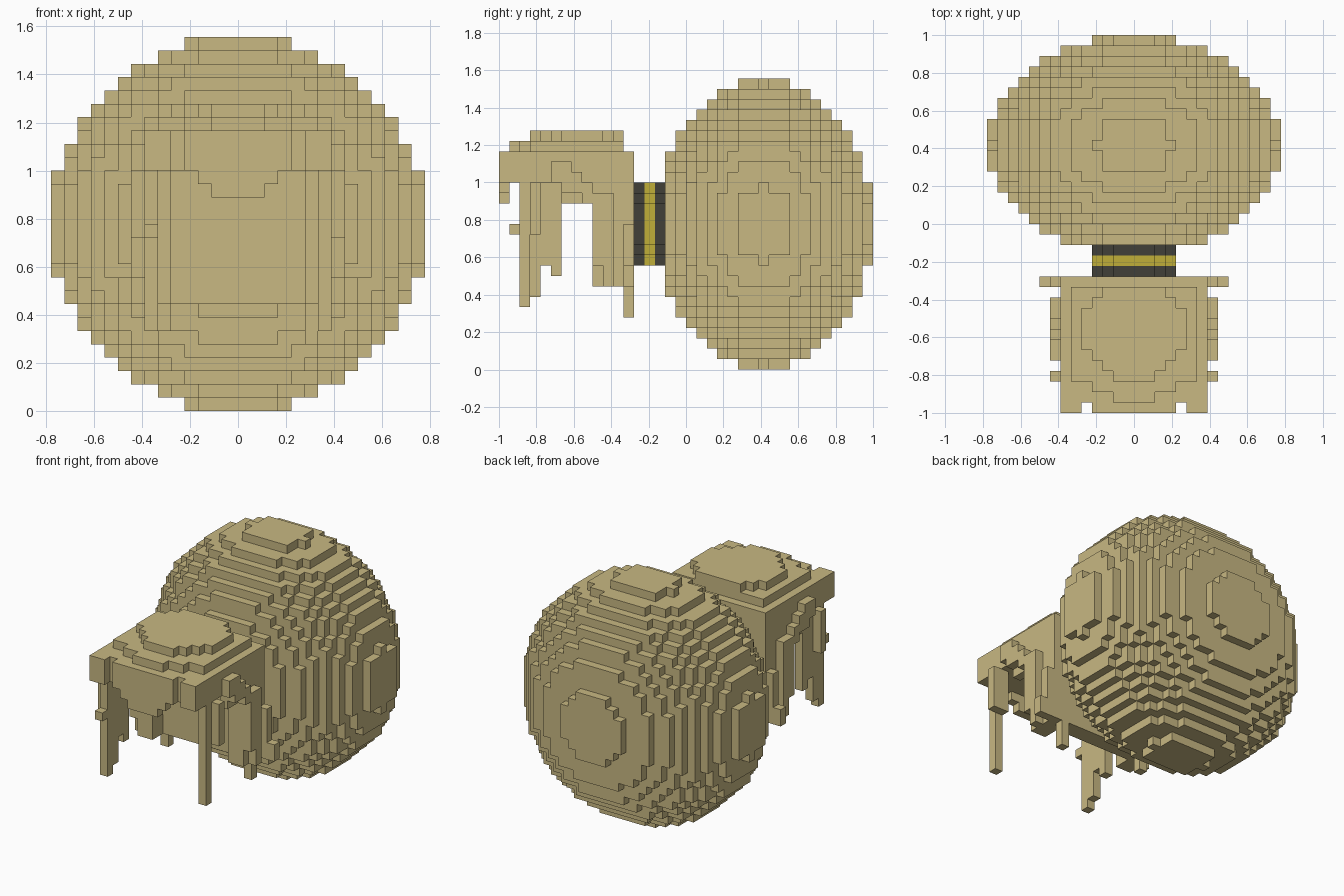
import bpy
from mathutils import Vector

cube = bpy.data.objects.get("Cube")
if cube:
    bpy.data.objects.remove(cube, do_unlink=True)

V = 1 / 18  # edge length of one block


def material(name, rgb):
    m = bpy.data.materials.new(name)
    m.use_nodes = True
    m.diffuse_color = (*rgb, 1)
    m.node_tree.nodes["Principled BSDF"].inputs["Base Color"].default_value = (*rgb, 1)
    return m


TAN = material("tan", (0.58, 0.48, 0.225))
DARK = material("charcoal", (0.052, 0.05, 0.04))
YELLOW = material("yellow", (0.53, 0.43, 0.04))

# Corner offsets of each block side, keyed by its outward direction
SIDES = {}
for axis in range(3):
    for sign in (-1, 1):
        d = [0, 0, 0]
        d[axis] = sign
        b, c = (axis + 1) % 3, (axis + 2) % 3
        ring = []
        for s, t in ((0, 0), (1, 0), (1, 1), (0, 1)):
            p = [0, 0, 0]
            p[axis], p[b], p[c] = max(sign, 0), s, t
            ring.append(tuple(p))
        SIDES[tuple(d)] = ring if sign > 0 else ring[::-1]


def block_object(name, cells, mat):
    """Skin a set of grid cells with only its exposed faces."""
    index, verts, faces = {}, [], []
    for cell in sorted(cells):
        for d, ring in SIDES.items():
            if tuple(a + b for a, b in zip(cell, d)) in cells:
                continue
            face = []
            for o in ring:
                p = tuple(a + b for a, b in zip(cell, o))
                if p not in index:
                    index[p] = len(verts)
                    verts.append(Vector(p) * V - Vector((0, 1, 0)))
                face.append(index[p])
            faces.append(face)
    mesh = bpy.data.meshes.new(name)
    mesh.from_pydata(verts, [], faces)
    mesh.materials.append(mat)
    obj = bpy.data.objects.new(name, mesh)
    bpy.context.collection.objects.link(obj)
    return obj


def box(x0, x1, y0, y1, z0, z1):
    return {(x, y, z) for x in range(x0, x1)
            for y in range(y0, y1) for z in range(z0, z1)}


def both(x0, x1, *rest):
    """Box and its mirror image across x = 0."""
    return box(x0, x1, *rest) | box(-x1, -x0, *rest)


# Large stepped ellipsoid
def in_body(x, y, z):
    return ((x + .5) / 14) ** 2 + ((y - 25) / 10.5) ** 2 + ((z - 13.5) / 14) ** 2 < 1


ellipsoid = {c for c in box(-14, 14, 15, 36, 0, 28) if in_body(*c)}
block_object("round_body", {c for c in ellipsoid if c[1] > 15}, TAN)

# Striped neck discs, same outline as the end layer of the body
disc = {(x, z) for x, y, z in ellipsoid if y == 15}
for name, y, mat in (("neck_disc_front", 13, DARK),
                     ("neck_disc_middle", 14, YELLOW),
                     ("neck_disc_back", 15, DARK)):
    block_object(name, {(x, y, z) for x, z in disc}, mat)

# Roof of the hollow hood, stepping in towards the top
hood = box(-7, 7, 1, 13, 18, 21)
for y, half in enumerate((2, 4) + (6,) * 9, start=1):
    hood |= box(-half, half, y, y + 1, 21, 22)
for y, half in enumerate((2, 3, 4, 5, 5, 5, 5, 4, 3), start=3):
    hood |= box(-half, half, y, y + 1, 22, 23)

# Fringe at the front
hood |= both(5, 7, 0, 1, 18, 21)
for x0, x1, bottom in ((0, 2, 16), (2, 3, 17), (3, 4, 18)):
    hood |= both(x0, x1, 0, 1, bottom, 21)

# Back wall and rear side walls
hood |= box(-7, 7, 11, 13, 8, 18)
hood |= both(5, 7, 9, 13, 8, 18)
hood |= both(6, 7, 6, 9, 16, 18)

# Side bulges sweeping over the openings
for y, bottom, top in ((5, 18, 20), (6, 17, 20), (7, 17, 19),
                       (8, 16, 18), (9, 10, 17), (10, 8, 17)):
    hood |= both(7, 8, y, y + 1, bottom, top)

# Flared ends of the back wall
hood |= both(7, 8, 12, 13, 8, 14)
hood |= both(8, 9, 12, 13, 8, 10)

# Hanging front strands
hood |= both(6, 7, 2, 3, 6, 18)
hood |= both(6, 7, 3, 4, 13, 18)
hood |= both(7, 8, 3, 4, 13, 18)
hood |= box(-7, -6, 3, 4, 7, 13)
hood |= box(-7, -6, 4, 5, 10, 18)
hood |= box(-7, -6, 5, 6, 9, 18)
hood |= box(-7, -6, 1, 2, 13, 14)

# Drips under the back wall
hood |= box(5, 6, 12, 13, 5, 8)
hood |= box(-6, -5, 12, 13, 6, 8)
block_object("hollow_hood", hood, TAN)
